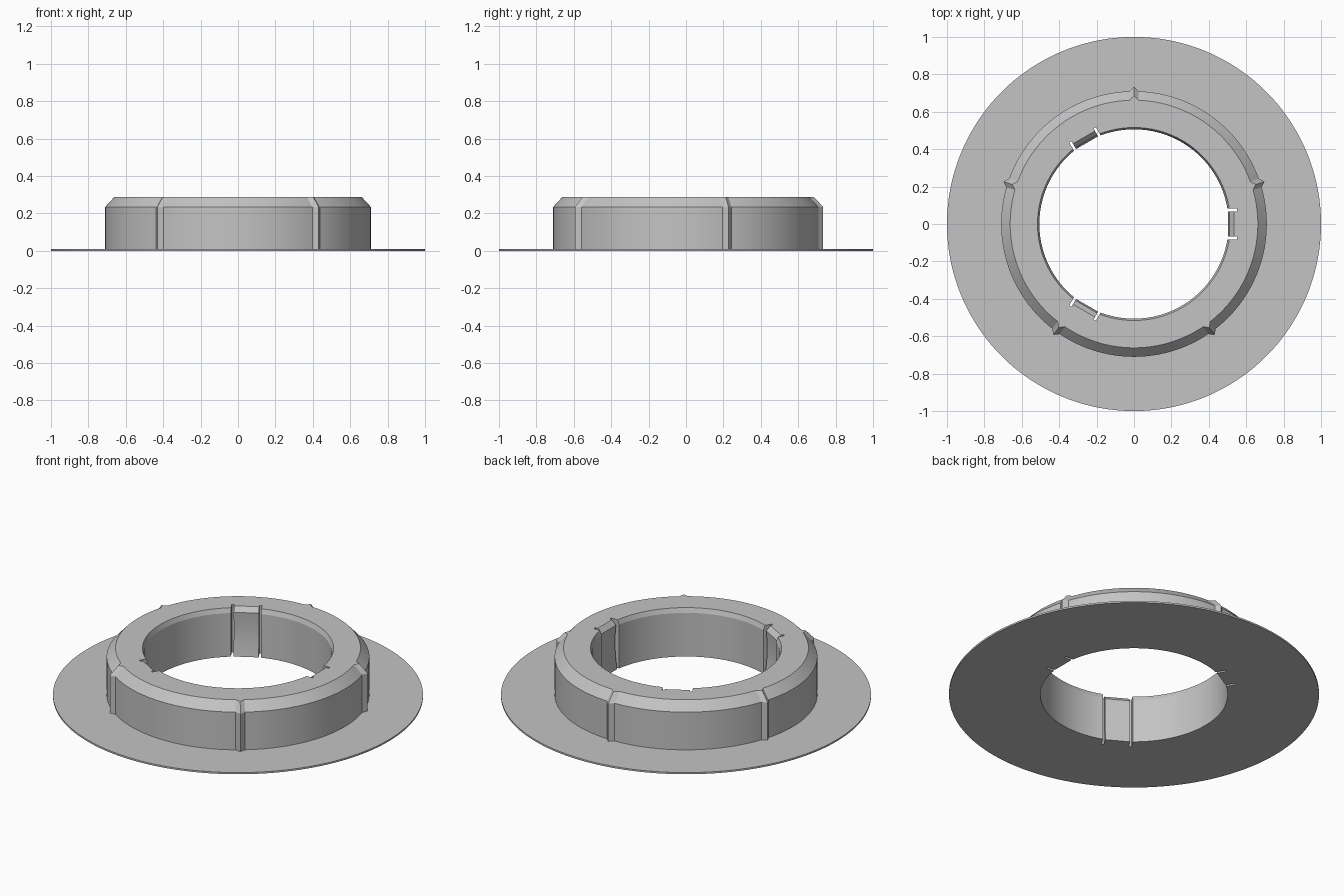
import bpy
import bmesh
from math import radians, cos, sin
from mathutils import Matrix

cube = bpy.data.objects.get("Cube")
if cube:
    bpy.data.objects.remove(cube, do_unlink=True)

grey = bpy.data.materials.new("plain grey")
grey.use_nodes = True
colour = (0.55, 0.55, 0.55, 1)
grey.diffuse_color = colour
grey.node_tree.nodes["Principled BSDF"].inputs["Base Color"].default_value = colour


def finish(name, bm):
    """Turn a bmesh into a named grey object."""
    bmesh.ops.recalc_face_normals(bm, faces=bm.faces)
    mesh = bpy.data.meshes.new(name)
    bm.to_mesh(mesh)
    bm.free()
    mesh.materials.append(grey)
    ob = bpy.data.objects.new(name, mesh)
    bpy.context.collection.objects.link(ob)
    return ob


def select(ob):
    bpy.ops.object.select_all(action='DESELECT')
    ob.select_set(True)
    bpy.context.view_layer.objects.active = ob


def prism(bm, profile, half_width, angle):
    """Extrude a radius-height profile sideways, then turn it about z."""
    sides = [[bm.verts.new((r, y, z)) for r, z in profile]
             for y in (-half_width, half_width)]
    for side in sides:
        bm.faces.new(side)
    n = len(profile)
    for i in range(n):
        j = (i + 1) % n
        bm.faces.new((sides[0][i], sides[0][j], sides[1][j], sides[1][i]))
    bmesh.ops.rotate(bm, verts=sides[0] + sides[1],
                     matrix=Matrix.Rotation(radians(angle), 3, 'Z'))


HEIGHT = 0.287
STEP = 2
RIDGES = range(18, 360, 72)
CLIPS = (0, 120, 240)

# Flange and hub turned from one profile; the flag marks points the ridges push out
profile = [(0.506, 0, 0), (1, 0, 0), (1, 0.01, 0), (0.71, 0.01, 1),
           (0.71, 0.235, 1), (0.662, HEIGHT, 1), (0.516, HEIGHT, 0), (0.506, 0.26, 0)]
bm = bmesh.new()
columns = []
for angle in range(0, 360, STEP):
    push = 0.023 if angle in RIDGES else 0
    a = radians(angle)
    columns.append([bm.verts.new(((r + push * flag) * cos(a), (r + push * flag) * sin(a), z))
                    for r, z, flag in profile])
for k, col in enumerate(columns):
    nxt = columns[(k + 1) % len(columns)]
    for i in range(len(profile)):
        j = (i + 1) % len(profile)
        bm.faces.new((col[i], nxt[i], nxt[j], col[j]))
hub = finish("flanged_hub", bm)

# Bays cut through the bore for the clips
bm = bmesh.new()
for angle in CLIPS:
    prism(bm, [(0.4, -0.1), (0.55, -0.1), (0.55, 0.4), (0.4, 0.4)], 0.082, angle)
cutter = finish("bay_cutter", bm)
cutter.hide_render = True
cut = hub.modifiers.new("bays", 'BOOLEAN')
cut.operation = 'DIFFERENCE'
cut.solver = 'EXACT'
cut.object = cutter
select(hub)
bpy.ops.object.modifier_apply(modifier=cut.name)
bpy.data.objects.remove(cutter, do_unlink=True)
bpy.ops.object.shade_smooth_by_angle(angle=radians(15))

# Spring clips fill the bays, leaving a thin slot on both sides
clip_profile = [(0.552, 0), (0.552, HEIGHT), (0.535, HEIGHT), (0.51, 0.26),
                (0.515, 0.2), (0.516, 0.13), (0.511, 0.06), (0.502, 0)]
for number, angle in enumerate(CLIPS, 1):
    bm = bmesh.new()
    prism(bm, clip_profile, 0.068, angle)
    clip = finish(f"spring_clip_{number}", bm)
    select(clip)
    bpy.ops.object.shade_smooth_by_angle(angle=radians(15))
